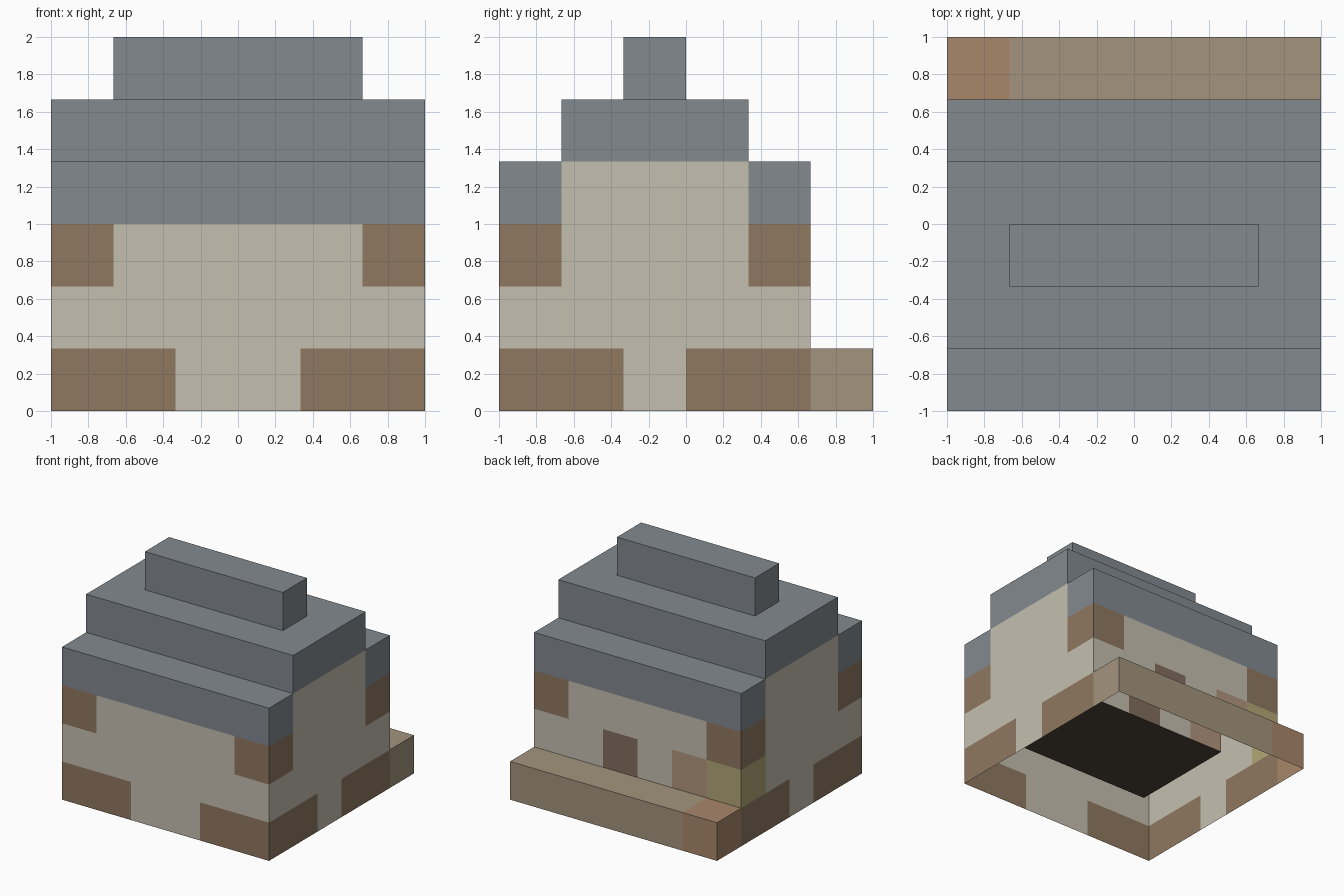
import bpy, bmesh
from mathutils import Vector

if "Cube" in bpy.data.objects:
    bpy.data.objects.remove(bpy.data.objects["Cube"])

N = 6                 # blocks per side
S = 2.0 / N           # block size
blocks = {}           # (i, j, k) -> part name

COLOURS = {           # sRGB
    "walls": (0.77, 0.75, 0.69),
    "timber_corners": (0.56, 0.47, 0.38),
    "roof": (0.51, 0.54, 0.56),
    "floor": (0.30, 0.26, 0.22),
    "porch": (0.64, 0.58, 0.49),
    "porch_end": (0.66, 0.53, 0.42),
    "door": (0.52, 0.43, 0.37),
    "back_panel": (0.69, 0.58, 0.49),
    "lantern": (0.70, 0.65, 0.46),
}


def fill(part, i, j, k):
    """Fill an inclusive range of blocks; part None carves them away."""
    for x in range(i[0], i[1] + 1):
        for y in range(j[0], j[1] + 1):
            for z in range(k[0], k[1] + 1):
                if part:
                    blocks[x, y, z] = part
                else:
                    blocks.pop((x, y, z), None)


# Walls and gables
fill("walls", (0, 5), (0, 4), (0, 2))
fill("walls", (0, 5), (1, 3), (3, 3))

# Roof steps and ridge
fill("roof", (0, 5), (0, 0), (3, 3))
fill("roof", (0, 5), (4, 4), (3, 3))
fill("roof", (0, 5), (1, 3), (4, 4))
fill("roof", (1, 4), (2, 2), (5, 5))

# Hollow room with a floor
fill(None, (1, 4), (1, 3), (1, 3))
fill(None, (1, 4), (2, 2), (4, 4))
fill("floor", (1, 4), (1, 3), (0, 0))

# Timber at the four corners: L-shaped feet and upper blocks
for i, di in ((0, 1), (5, -1)):
    for j, dj in ((0, 1), (4, -1)):
        for cell in ((i, j, 0), (i + di, j, 0), (i, j + dj, 0), (i, j, 2)):
            blocks[cell] = "timber_corners"

# Back porch, door, panel and lantern
fill("porch", (1, 5), (5, 5), (0, 0))
fill("porch_end", (0, 0), (5, 5), (0, 0))
blocks[3, 4, 1] = "door"
blocks[1, 4, 1] = "back_panel"
blocks[0, 4, 1] = "lantern"


def linear(c):
    return ((c + 0.055) / 1.055) ** 2.4


def build(part):
    """Skin the exposed block sides of one part; the underside stays open."""
    bm = bmesh.new()
    for cell in [c for c, p in blocks.items() if p == part]:
        for axis in range(3):
            for sign in (-1, 1):
                near = list(cell)
                near[axis] += sign
                if tuple(near) in blocks or near[2] < 0:
                    continue
                n, u = Vector((0, 0, 0)), Vector((0, 0, 0))
                n[axis] = sign
                u[(axis + 1) % 3] = 1
                v = n.cross(u)
                mid = Vector(cell) + Vector((0.5, 0.5, 0.5)) + n * 0.5
                quad = [mid + (u * a + v * b) * 0.5
                        for a, b in ((-1, -1), (1, -1), (1, 1), (-1, 1))]
                bm.faces.new([bm.verts.new(Vector((q.x * S - 1, q.y * S - 1, q.z * S)))
                              for q in quad])
    bmesh.ops.remove_doubles(bm, verts=bm.verts, dist=0.001)
    mesh = bpy.data.meshes.new(part)
    bm.to_mesh(mesh)
    bm.free()
    mat = bpy.data.materials.new(part)
    mat.diffuse_color = [linear(c) for c in COLOURS[part]] + [1]
    mat.use_nodes = True
    mat.node_tree.nodes["Principled BSDF"].inputs["Base Color"].default_value = mat.diffuse_color
    mesh.materials.append(mat)
    bpy.context.collection.objects.link(bpy.data.objects.new(part, mesh))


for part in COLOURS:
    build(part)
